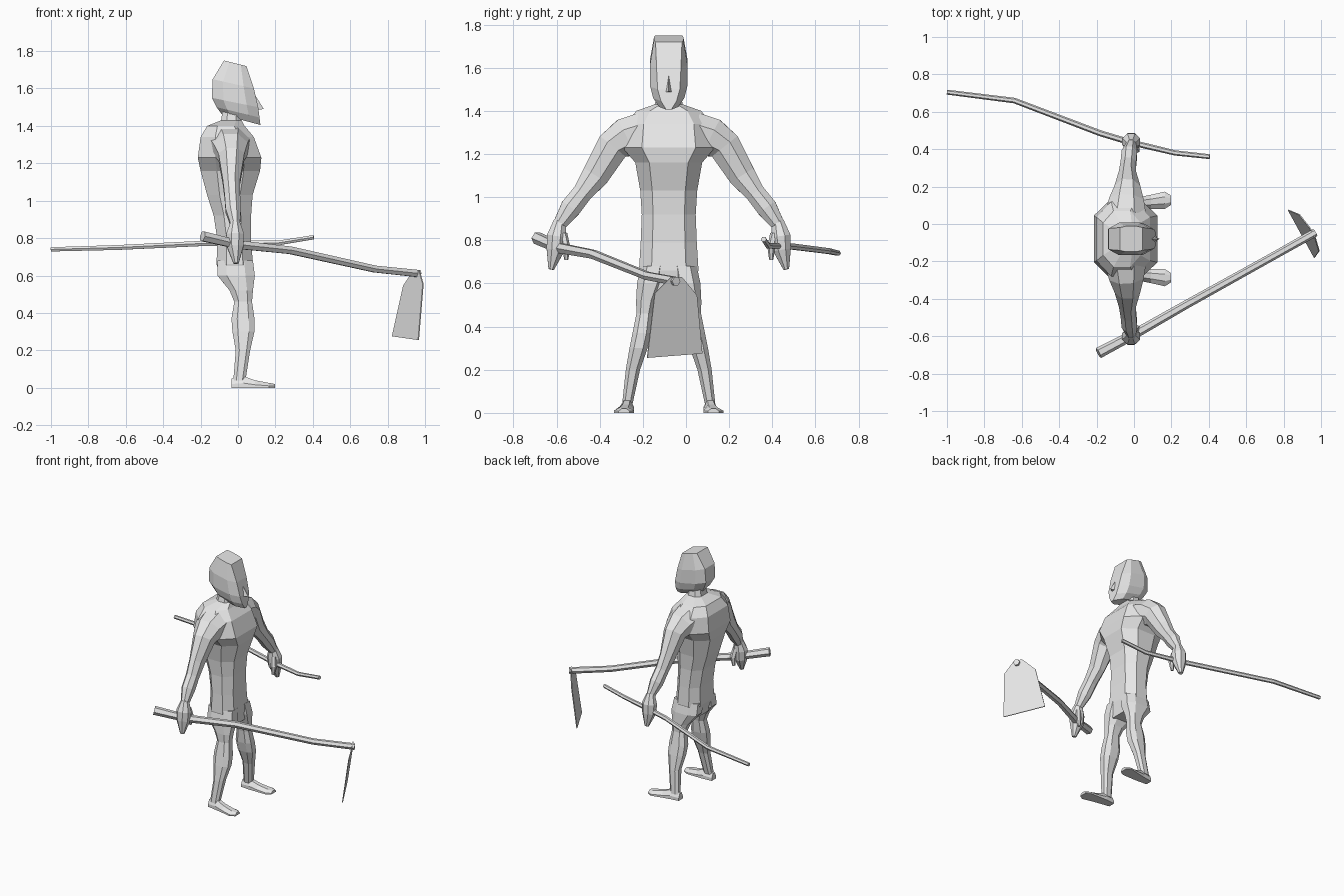
import bpy, bmesh, math
from mathutils import Vector

if "Cube" in bpy.data.objects:
    bpy.data.objects.remove(bpy.data.objects["Cube"])

MID = -0.08  # the body's symmetry plane in y
grey = bpy.data.materials.new("light grey")
grey.diffuse_color = (0.8, 0.8, 0.8, 1)
grey.use_nodes = True
grey.node_tree.nodes["Principled BSDF"].inputs["Base Color"].default_value = grey.diffuse_color


def finish(name, bm):
    bmesh.ops.recalc_face_normals(bm, faces=bm.faces)
    me = bpy.data.meshes.new(name)
    bm.to_mesh(me)
    bm.free()
    me.materials.append(grey)
    ob = bpy.data.objects.new(name, me)
    bpy.context.collection.objects.link(ob)
    return ob


def loft(name, rings):
    """Skin a list of equally long rings and cap both ends."""
    bm = bmesh.new()
    vs = [[bm.verts.new(p) for p in r] for r in rings]
    n = len(vs[0])
    for a, b in zip(vs, vs[1:]):
        for i in range(n):
            bm.faces.new((a[i], a[(i + 1) % n], b[(i + 1) % n], b[i]))
    bm.faces.new(vs[0])
    bm.faces.new(vs[-1])
    return finish(name, bm)


def slab_ring(zb, xb, zf, xf, cy, hw, end=0.5, mid=0.5):
    """Eight-sided section running from back (zb, xb) to front (zf, xf)."""
    pts = []
    for t, w in ((1, end), (mid, 1), (-mid, 1), (-1, end),
                 (-1, -end), (-mid, -1), (mid, -1), (1, -end)):
        k = (t + 1) / 2
        pts.append((xb + (xf - xb) * k, cy + w * hw, zb + (zf - zb) * k))
    return pts


def tube(name, pts, radii, sides):
    """Tube along a path; each radius is (along x or sideways, other)."""
    pts = [Vector(p) for p in pts]
    rings = []
    for i, p in enumerate(pts):
        d = (pts[min(i + 1, len(pts) - 1)] - pts[max(i - 1, 0)]).normalized()
        ref = Vector((1, 0, 0)) if abs(d.x) < 0.6 else Vector((0, 0, 1))
        a = (ref - d * ref.dot(d)).normalized()
        b = d.cross(a)
        ra, rb = radii[i]
        rings.append([p + a * ra * math.cos(2 * math.pi * (j + .5) / sides)
                      + b * rb * math.sin(2 * math.pi * (j + .5) / sides)
                      for j in range(sides)])
    return loft(name, rings)


# Head, sloping from crown to jaw
head = [(1.75, -.075, 1.72, .045, .068, .9), (1.65, -.135, 1.60, .085, .087, .65),
        (1.55, -.14, 1.50, .108, .086, .6), (1.50, -.115, 1.445, .115, .072, .5),
        (1.46, -.085, 1.405, .12, .045, .25)]
loft("head", [slab_ring(zb, xb, zf, xf, MID, hw, e) for zb, xb, zf, xf, hw, e in head])

# Nose wedge
bm = bmesh.new()
nv = [bm.verts.new(p) for p in ((.07, MID, 1.60), (.138, MID, 1.49),
                                (.09, MID - .022, 1.485), (.09, MID + .022, 1.485))]
for f in ((0, 1, 2), (0, 3, 1), (1, 3, 2), (0, 2, 3)):
    bm.faces.new([nv[i] for i in f])
finish("nose", bm)

# Neck and torso
torso = [(1.50, -.08, .02, .05), (1.43, -.09, .02, .065), (1.40, -.165, .035, .15),
         (1.34, -.2, .085, .2), (1.23, -.215, .125, .215), (1.16, -.2, .118, .155),
         (1.03, -.165, .078, .132), (.92, -.13, .07, .125), (.79, -.11, .07, .13),
         (.66, -.115, .08, .138), (.56, -.08, .07, .10)]
loft("torso", [slab_ring(z, xb, z, xf, MID, hw, .58, .45) for z, xb, xf, hw in torso])

arm = [(-.045, .12, 1.30, .12, .10), (-.04, .2, 1.275, .10, .098), (-.035, .26, 1.235, .075, .082),
       (-.035, .34, 1.10, .05, .068), (-.03, .40, 1.02, .045, .05), (-.025, .455, .95, .045, .052),
       (-.015, .505, .875, .028, .034)]
hand = [(-.015, .505, .89, .025, .03), (-.015, .52, .82, .052, .048),
        (-.015, .525, .755, .048, .045), (-.01, .545, .665, .015, .014)]
thumb = [(.0, .49, .83, .02, .02), (.01, .475, .77, .022, .018), (.005, .475, .71, .01, .01)]
leg = [(.68, .07, .06, -.11, .08), (.60, .085, .062, -.11, .09), (.52, .105, .046, -.045, .08),
       (.46, .112, .038, -.02, .075), (.37, .125, .043, -.035, .088), (.30, .14, .042, -.03, .088),
       (.2, .166, .033, -.012, .065), (.04, .192, .024, -.025, .04)]
foot = [(-.035, .19, .024, .05), (.03, .192, .032, .062), (.09, .198, .038, .04),
        (.165, .207, .046, .026), (.197, .207, .026, .02)]

# Limbs, repeated on both sides
for side, s in (("right", -1), ("left", 1)):
    for part, path, n in (("arm", arm, 8), ("hand", hand, 8), ("thumb", thumb, 6)):
        tube(f"{side}_{part}", [(x, MID + s * u, z) for x, u, z, *_ in path],
             [(a, b) for *_, a, b in path], n)
    loft(f"{side}_leg", [slab_ring(z, xb, z, xf, MID + s * u, hw)
                         for z, u, hw, xb, xf in leg])
    loft(f"{side}_foot", [[(x, MID + s * u - w, 0), (x, MID + s * u + w, 0),
                           (x, MID + s * u + w, h * .4), (x, MID + s * u + w * .4, h),
                           (x, MID + s * u - w * .4, h), (x, MID + s * u - w, h * .4)]
                          for x, u, w, h in foot])

# Hoe handle, thicker at the butt
tube("hoe_handle", [(-.19, -.69, .81), (0, -.59, .765), (.28, -.43, .735),
                    (.73, -.18, .635), (.97, -.045, .61)],
     [(r, r) for r in (.03, .026, .023, .021, .022)], 6)

# Hoe blade: thin plate square to the handle
bm = bmesh.new()
outline = [(.968, -.07, .63), (.99, -.145, .555), (.965, -.18, .255),
           (.825, .075, .275), (.885, .05, .545), (.94, -.02, .63)]
off = Vector((.88, .48, 0)) * .003
front = [bm.verts.new(Vector(p) + off) for p in outline]
back = [bm.verts.new(Vector(p) - off) for p in outline]
bm.faces.new(front)
bm.faces.new(back[::-1])
for i in range(6):
    j = (i + 1) % 6
    bm.faces.new((front[i], back[i], back[j], front[j]))
finish("hoe_blade", bm)

# Bent walking staff in the left hand
tube("staff", [(-1, .705, .74), (-.64, .66, .75), (-.18, .485, .772), (-.02, .437, .772),
               (.22, .38, .775), (.405, .36, .805)],
     [(r, r) for r in (.013, .015, .016, .016, .014, .013)], 6)
